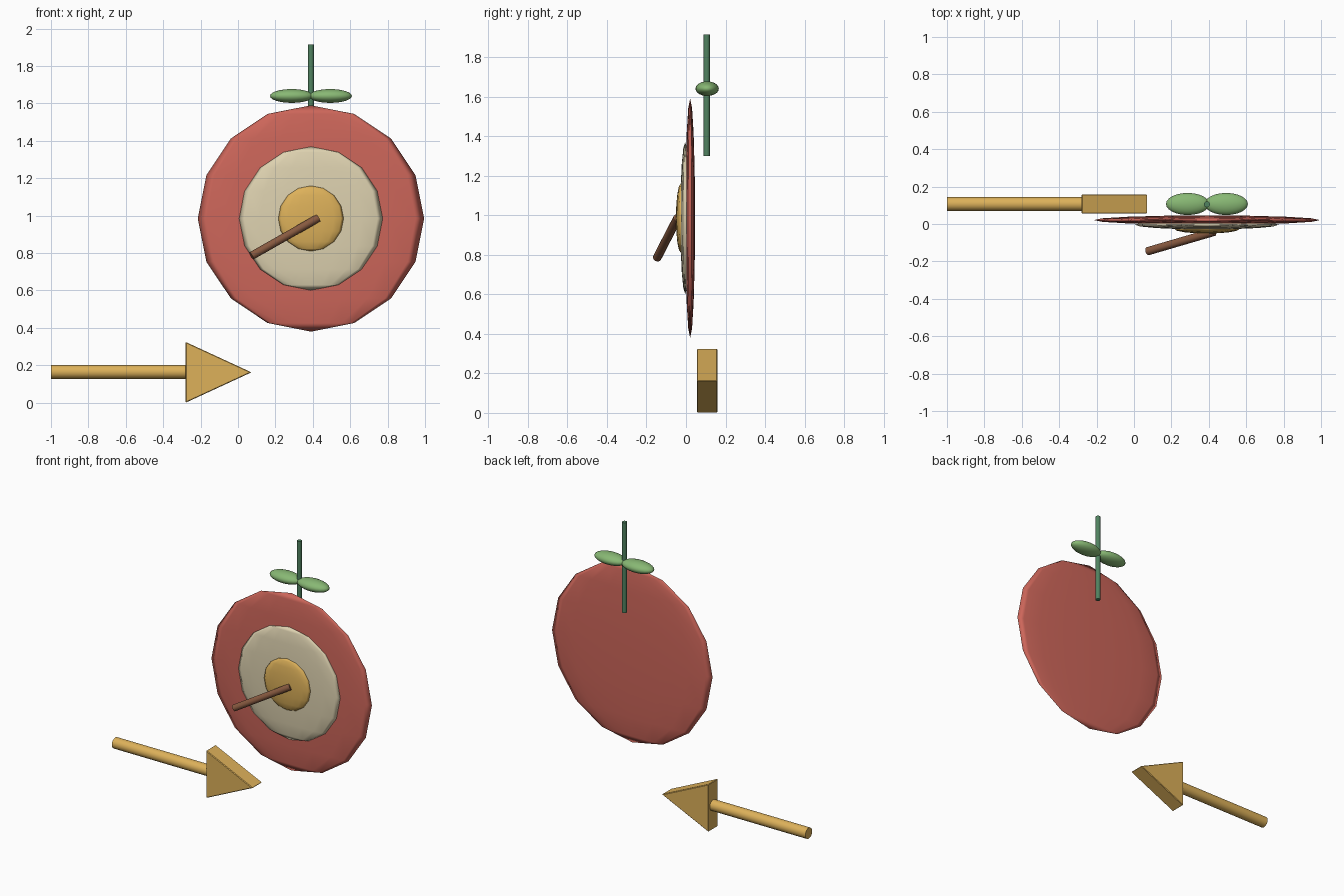
import bpy, bmesh, math
from mathutils import Vector

if "Cube" in bpy.data.objects:
    bpy.data.objects.remove(bpy.data.objects["Cube"])


def mat(name, r, g, b):
    m = bpy.data.materials.new(name)
    lin = lambda c: ((c / 255 + 0.055) / 1.055) ** 2.4
    m.diffuse_color = (lin(r), lin(g), lin(b), 1)
    m.use_nodes = True
    m.node_tree.nodes["Principled BSDF"].inputs["Base Color"].default_value = m.diffuse_color
    return m


RED = mat("warm_red", 205, 102, 90)
CREAM = mat("cream", 222, 210, 176)
GOLD = mat("gold", 221, 177, 90)
BROWN = mat("wood_brown", 136, 90, 64)
LEAF = mat("leaf_green", 136, 184, 116)
STEM = mat("stem_green", 80, 130, 96)


def finish(name, m, angle=None):
    o = bpy.context.object
    o.name = name
    o.data.materials.append(m)
    if angle:
        bpy.ops.object.shade_smooth_by_angle(angle=math.radians(angle))
    return o


def ellipsoid(name, center, radii, m, seg, rings):
    bpy.ops.mesh.primitive_uv_sphere_add(segments=seg, ring_count=rings, location=center)
    o = bpy.context.object
    o.scale = radii
    bpy.ops.object.transform_apply(location=False, rotation=False, scale=True)
    bpy.ops.object.shade_smooth()
    return finish(name, m)


def rod(name, a, b, r, m, sides=16):
    a, b = Vector(a), Vector(b)
    bpy.ops.mesh.primitive_cylinder_add(vertices=sides, radius=r, depth=(b - a).length,
                                        location=(a + b) / 2)
    bpy.context.object.rotation_euler = (b - a).to_track_quat('Z', 'Y').to_euler()
    return finish(name, m, 40)


# Target rings: flattened faceted discs stacked towards the front
for name, y, r, m, seg in (("outer_ring", 0.021, 0.605, RED, 16),
                           ("middle_ring", -0.004, 0.384, CREAM, 16),
                           ("bullseye", -0.026, 0.175, GOLD, 16)):
    ellipsoid(name, (0.39, y, 0.985), (r, 0.025, r), m, seg, seg // 2)

# Wooden peg stuck in the bullseye
rod("peg", (0.072, -0.146, 0.785), (0.428, -0.042, 0.987), 0.022, BROWN, 12)

# Stem with a pair of leaves
rod("stem", (0.39, 0.105, 1.30), (0.39, 0.105, 1.915), 0.016, STEM, 12)
for side, label in ((-1, "left"), (1, "right")):
    ellipsoid(label + "_leaf", (0.39 + side * 0.103, 0.107, 1.64),
              (0.116, 0.059, 0.037), LEAF, 24, 12)

# Arrow shaft
rod("arrow_shaft", (-1.0, 0.107, 0.165), (-0.27, 0.107, 0.165), 0.037, GOLD)

# Arrow head: triangular prism with softened edges
bm = bmesh.new()
face = bm.faces.new([bm.verts.new((x, 0.055, z)) for x, z in
                     ((-0.28, 0.0), (0.072, 0.1625), (-0.28, 0.325))])
ext = bmesh.ops.extrude_face_region(bm, geom=[face])
bmesh.ops.translate(bm, vec=(0, 0.104, 0),
                    verts=[v for v in ext["geom"] if isinstance(v, bmesh.types.BMVert)])
bmesh.ops.recalc_face_normals(bm, faces=bm.faces)
me = bpy.data.meshes.new("arrow_head")
bm.to_mesh(me)
bm.free()
head = bpy.data.objects.new("arrow_head", me)
bpy.context.collection.objects.link(head)
me.materials.append(GOLD)
bev = head.modifiers.new("soft_edges", 'BEVEL')
bev.width = 0.004
bev.segments = 1
